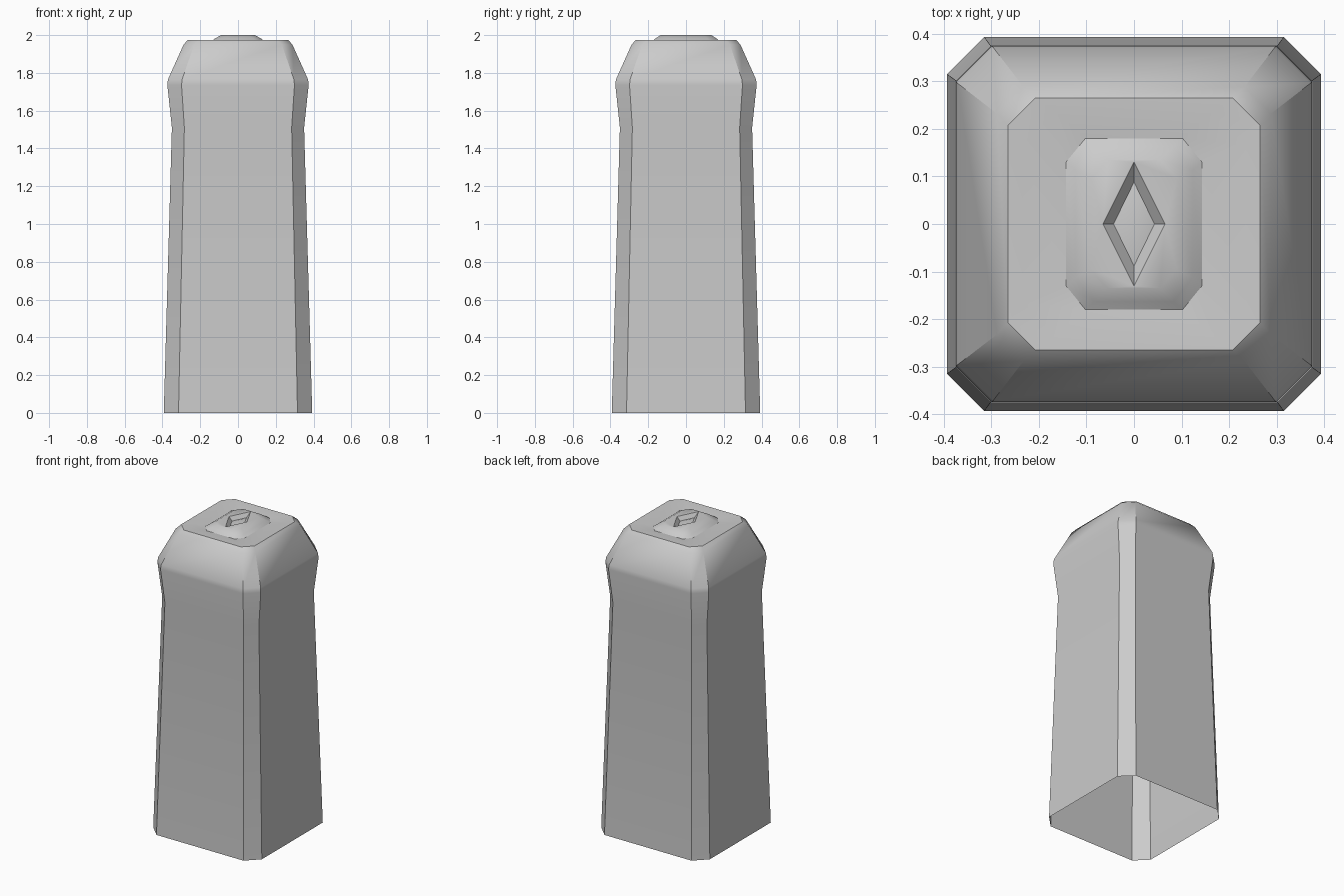
import bpy, bmesh, math

if "Cube" in bpy.data.objects:
    bpy.data.objects.remove(bpy.data.objects["Cube"])


def ring(bm, hx, hy, cx, cy, z):
    """Rectangle with cut corners; a full cut gives a diamond."""
    fx, fy = hx - cx, hy - cy
    pts = [(hx, -fy), (hx, fy), (fx, hy), (-fx, hy),
           (-hx, fy), (-hx, -fy), (-fx, -hy), (fx, -hy)]
    return [bm.verts.new((x, y, z)) for x, y in pts]


def loft(name, sections, tip=None):
    bm = bmesh.new()
    rings = [ring(bm, *s) for s in sections]
    for a, b in zip(rings, rings[1:]):
        for i in range(8):
            j = (i + 1) % 8
            bm.faces.new((a[i], a[j], b[j], b[i]))
    if tip is not None:
        top = bm.verts.new((0, 0, tip))
        for i in range(8):
            bm.faces.new((rings[-1][i], rings[-1][(i + 1) % 8], top))
    bmesh.ops.remove_doubles(bm, verts=bm.verts[:], dist=1e-5)
    mesh = bpy.data.meshes.new(name)
    bm.to_mesh(mesh)
    bm.free()
    obj = bpy.data.objects.new(name, mesh)
    bpy.context.collection.objects.link(obj)
    bpy.ops.object.select_all(action='DESELECT')
    obj.select_set(True)
    bpy.context.view_layer.objects.active = obj
    bpy.ops.object.shade_smooth_by_angle(angle=math.radians(36))
    return obj


# Hollow tapered post with flared head: half width, corner cut, height
profile = [(0.393, 0.078, 0), (0.35, 0.066, 1.51), (0.374, 0.075, 1.735),
           (0.371, 0.075, 1.765), (0.288, 0.056, 1.95), (0.265, 0.058, 1.975),
           (0.235, 0.07, 1.973)]
sections = [(h, h, c, c, z) for h, c, z in profile]
# Shallow dish in the top, ending at the button
sections.append((0.143, 0.18, 0.041, 0.05, 1.966))
loft("post", sections)

# Raised button with a diamond recess and a low pyramid inside it
loft("button", [
    (0.143, 0.18, 0.041, 0.05, 1.966),
    (0.123, 0.163, 0.04, 0.05, 1.981),
    (0.09, 0.135, 0.035, 0.04, 2.0),
    (0.065, 0.13, 0.065, 0.13, 2.0),
    (0.043, 0.088, 0.043, 0.088, 1.976),
], tip=1.988)
